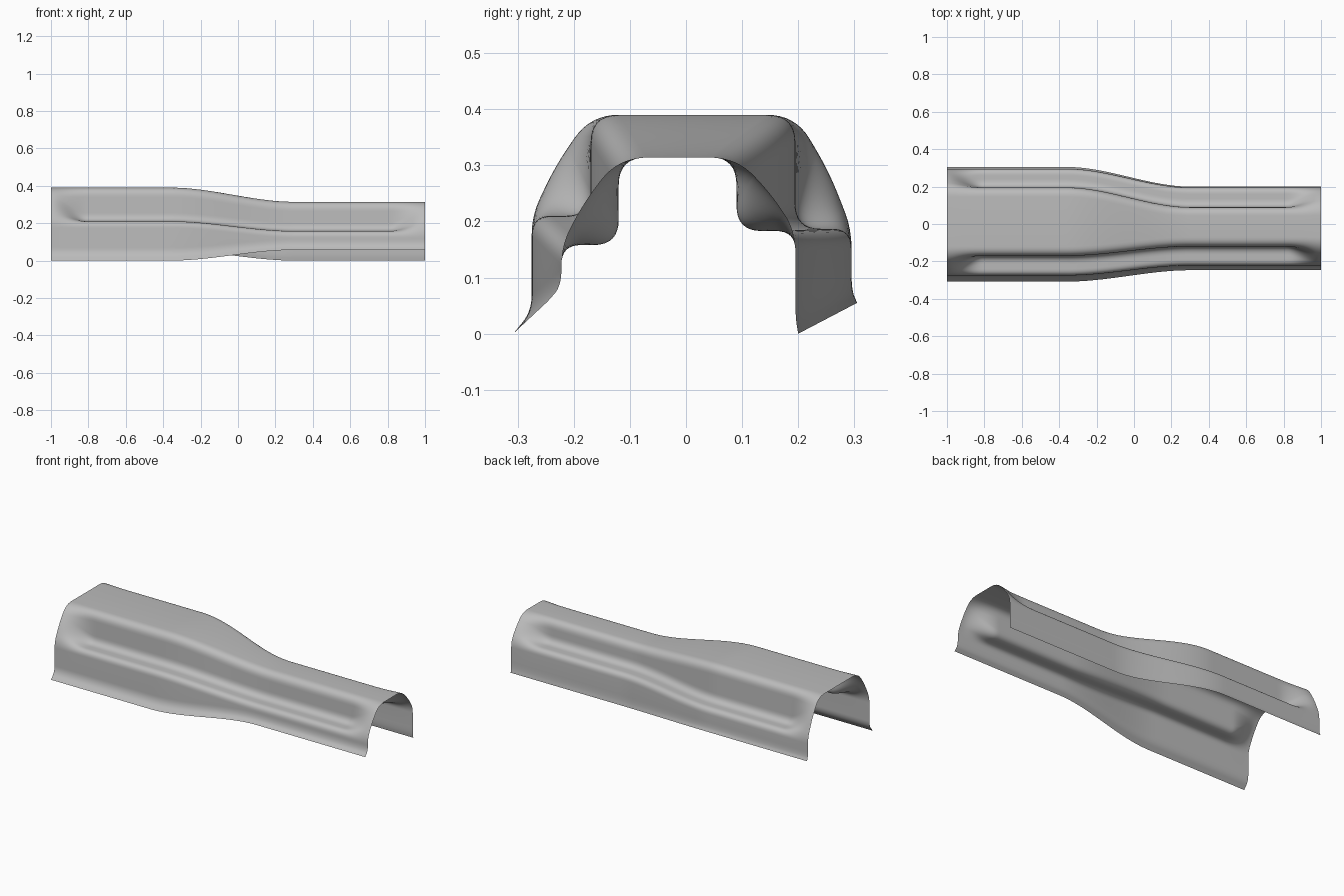
import bpy, bmesh
from mathutils import Vector

cube = bpy.data.objects.get("Cube")
if cube:
    bpy.data.objects.remove(cube)

CORNER_STEPS = 8
RADII = (0.05, 0.045, 0.035, 0.03)

# Each side: wall, shelf and flange measures at the tall end and at the low end
KEYS = ("wall", "outer", "shelf", "knee", "edge_y", "edge_z")
RIGHT_TALL = dict(zip(KEYS, (-0.17, -0.275, 0.21, 0.04, -0.308, 0.0)))
RIGHT_LOW = dict(zip(KEYS, (-0.12, -0.222, 0.158, 0.085, -0.247, 0.057)))
LEFT_TALL = dict(zip(KEYS, (0.195, 0.295, 0.187, 0.078, 0.305, 0.055)))
LEFT_LOW = dict(zip(KEYS, (0.09, 0.195, 0.183, 0.03, 0.2, 0.0)))
TOP_TALL, TOP_LOW = 0.39, 0.314


def smooth(a, b, x):
    t = min(max((x - a) / (b - a), 0), 1)
    return t * t * (3 - 2 * t)


def mix(a, b, t):
    return a + (b - a) * t


def round_corners(points):
    """Replace every inner corner with a small curve."""
    result = [points[0]]
    for i, radius in enumerate(RADII, start=1):
        before, corner, after = points[i - 1:i + 2]
        start = corner + (before - corner).normalized() * min(radius, (before - corner).length / 2)
        end = corner + (after - corner).normalized() * min(radius, (after - corner).length / 2)
        for k in range(CORNER_STEPS + 1):
            t = k / CORNER_STEPS
            result.append(mix(mix(start, corner, t), mix(corner, end, t), t))
    return result + [points[-1]]


def side_profile(tall, low, x):
    taper = smooth(-0.36, 0.3, x)
    top = mix(TOP_TALL, TOP_LOW, taper)
    p = {key: mix(tall[key], low[key], taper) for key in KEYS}
    # The side groove fades into a sloped shoulder at both ends
    groove = smooth(0, 0.19, 1 - abs(x))
    side = 1 if p["wall"] > 0 else -1
    slope = Vector(((p["wall"] + p["outer"]) / 2 + 0.01 * side, (top + p["shelf"]) / 2))
    bend = mix(slope, Vector((p["wall"], p["shelf"])), groove)
    return round_corners([
        Vector((0, top)),
        Vector((p["wall"], top)),
        bend,
        Vector((p["outer"], p["shelf"])),
        Vector((p["outer"], p["knee"])),
        Vector((p["edge_y"], p["edge_z"])),
    ])


# Channel shell swept along its length
bm = bmesh.new()
rows = []
STATIONS = 160
for i in range(STATIONS + 1):
    x = 2 * i / STATIONS - 1
    right = side_profile(RIGHT_TALL, RIGHT_LOW, x)
    left = side_profile(LEFT_TALL, LEFT_LOW, x)
    section = right[::-1] + left[1:]
    rows.append([bm.verts.new((x, p.x, p.y)) for p in section])
for row, following in zip(rows, rows[1:]):
    for j in range(len(row) - 1):
        bm.faces.new((row[j], following[j], following[j + 1], row[j + 1]))
mesh = bpy.data.meshes.new("channel_panel")
bm.to_mesh(mesh)
bm.free()
panel = bpy.data.objects.new("channel_panel", mesh)
bpy.context.collection.objects.link(panel)
for polygon in mesh.polygons:
    polygon.use_smooth = True

# Plain sheet metal grey
grey = bpy.data.materials.new("sheet_grey")
grey.use_nodes = True
grey.diffuse_color = (0.5, 0.5, 0.5, 1)
grey.node_tree.nodes["Principled BSDF"].inputs["Base Color"].default_value = grey.diffuse_color
mesh.materials.append(grey)
